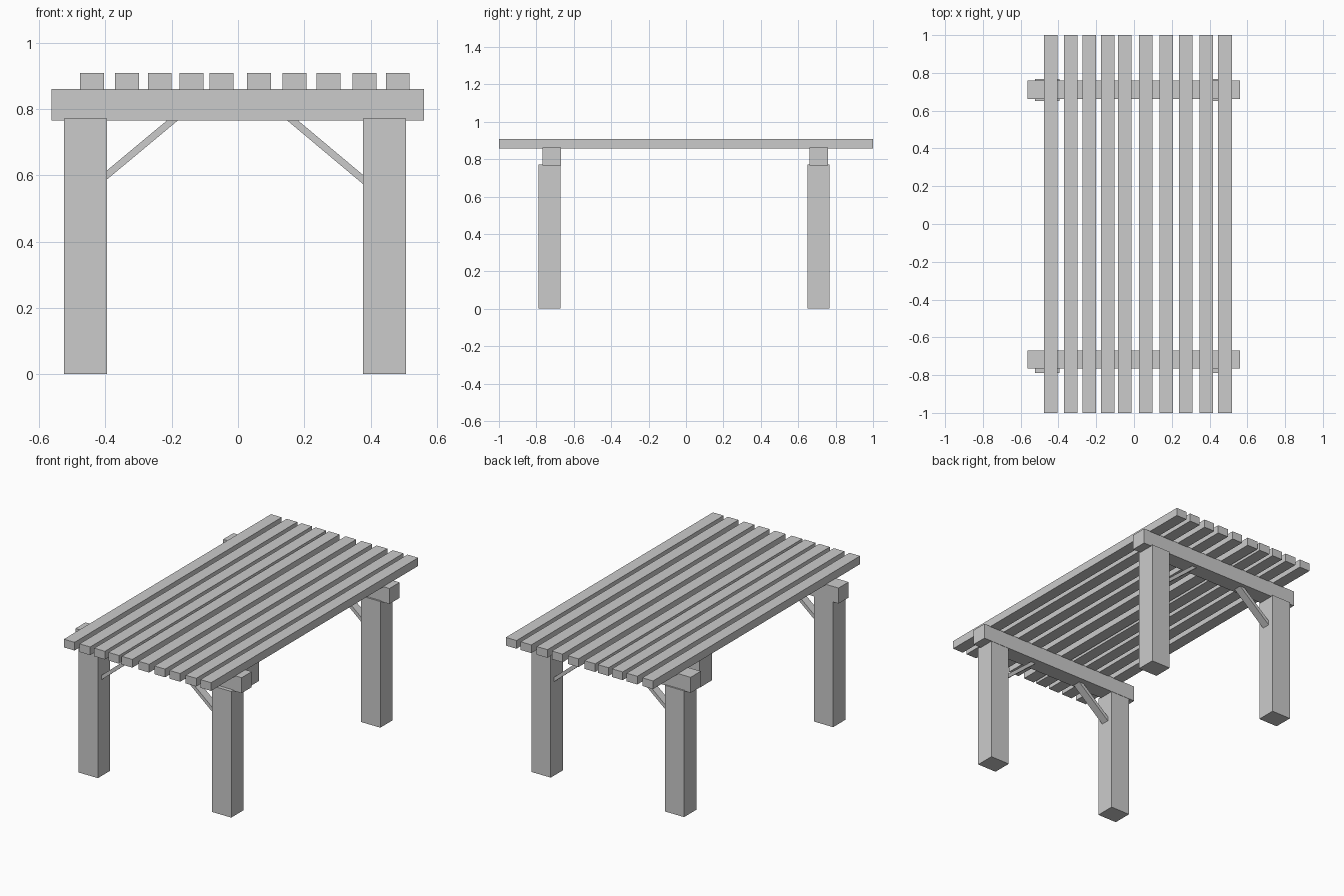
import bpy, math
from mathutils import Vector

if "Cube" in bpy.data.objects:
    bpy.data.objects.remove(bpy.data.objects["Cube"])


def box(name, x0, x1, y0, y1, z0, z1):
    bpy.ops.mesh.primitive_cube_add(size=1, location=((x0 + x1) / 2, (y0 + y1) / 2, (z0 + z1) / 2))
    ob = bpy.context.object
    ob.name = name
    ob.scale = (x1 - x0, y1 - y0, z1 - z0)
    return ob


def brace(name, low, high, y, width=0.05, thick=0.021):
    # slanted strut between two (x, z) points on its centre line
    a, b = Vector((low[0], y, low[1])), Vector((high[0], y, high[1]))
    d = b - a
    bpy.ops.mesh.primitive_cube_add(size=1, location=(a + b) / 2)
    ob = bpy.context.object
    ob.name = name
    ob.rotation_euler = (0, -math.atan2(d.z, d.x), 0)
    ob.scale = (d.length, width, thick)
    return ob


# slightly irregular top slats
slat_x = (-0.441, -0.335, -0.236, -0.140, -0.050, 0.063, 0.171, 0.273, 0.382, 0.482)
for i, x in enumerate(slat_x):
    box(f"top_slat_{i + 1}", x - 0.036, x + 0.036, -1, 1, 0.858, 0.908)

# two end frames: cross beam, legs and braces
frames = {"front": ((-0.766, -0.669), (-0.789, -0.671)),
          "back": ((0.661, 0.759), (0.650, 0.768))}
for end, (beam_y, leg_y) in frames.items():
    box(f"{end}_cross_beam", -0.563, 0.561, *beam_y, 0.766, 0.861)
    box(f"{end}_left_leg", -0.525, -0.395, *leg_y, 0, 0.771)
    box(f"{end}_right_leg", 0.377, 0.507, *leg_y, 0, 0.771)
    mid = sum(leg_y) / 2
    brace(f"{end}_left_brace", (-0.410, 0.589), (-0.184, 0.777), mid)
    brace(f"{end}_right_brace", (0.392, 0.575), (0.151, 0.777), mid)
